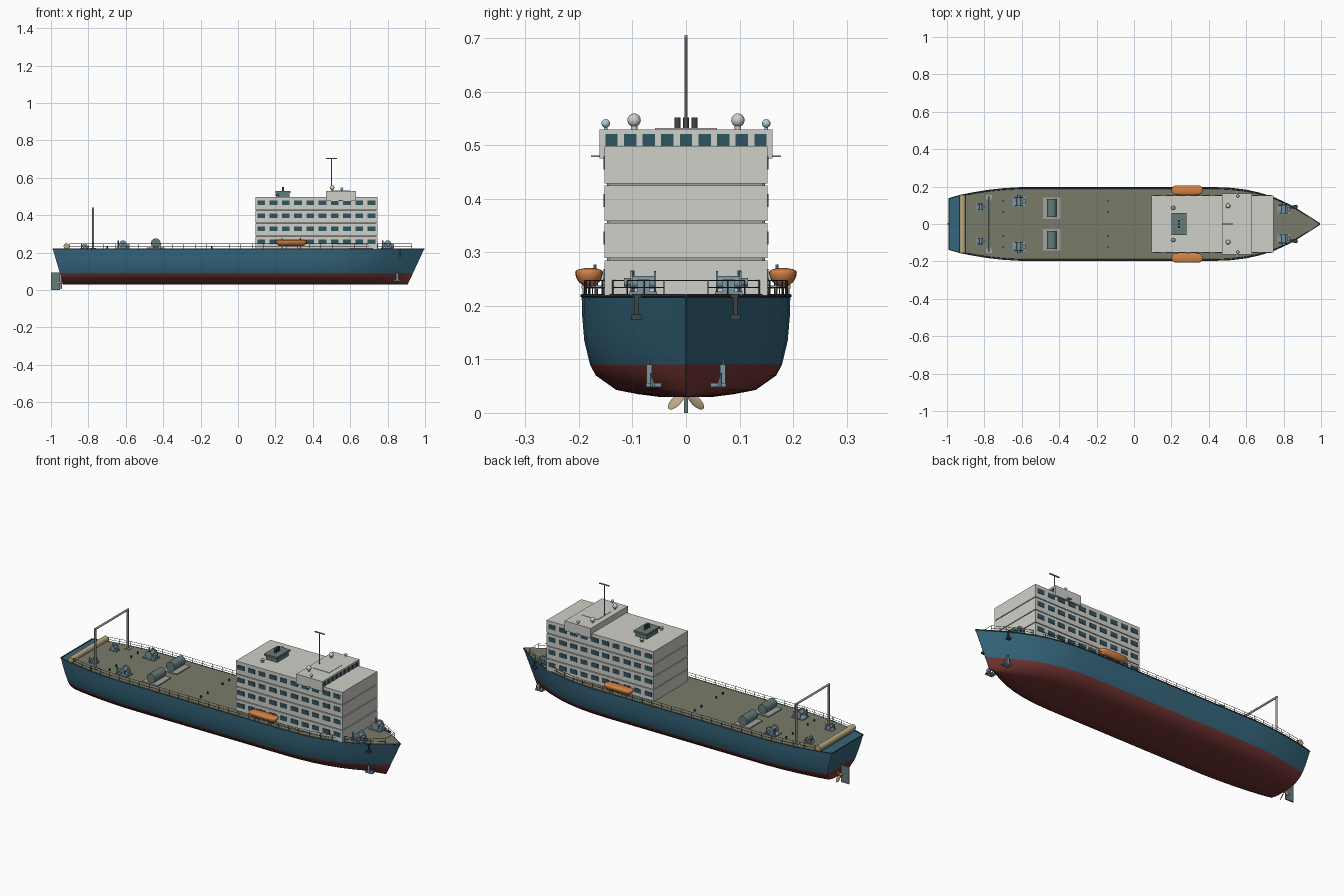
import bpy, bmesh, math
from mathutils import Vector, Matrix

if "Cube" in bpy.data.objects:
    bpy.data.objects.remove(bpy.data.objects["Cube"])

def mat(name, r, g, b):
    m = bpy.data.materials.new(name)
    m.diffuse_color = (r, g, b, 1)
    m.use_nodes = True
    m.node_tree.nodes["Principled BSDF"].inputs["Base Color"].default_value = m.diffuse_color
    return m

BLUE = mat("hull_blue", .035, .13, .2)
RED = mat("bottom_red", .17, .035, .032)
DECK = mat("deck_olive", .19, .2, .14)
WHITE = mat("house_white", .62, .63, .58)
GLASS = mat("glass", .03, .09, .12)
ORANGE = mat("orange", .65, .22, .06)
STEEL = mat("blue_steel", .2, .3, .36)
GREEN = mat("grey_green", .13, .2, .19)
BEIGE = mat("beige", .5, .4, .22)
GREY = mat("grey", .35, .36, .35)
DARK = mat("dark", .05, .06, .06)
LAMP = mat("lamp_blue", .4, .62, .68)

def box(bm, x0, x1, y0, y1, z0, z1):
    m = Matrix.Translation(((x0+x1)/2, (y0+y1)/2, (z0+z1)/2)) @ Matrix.Diagonal((x1-x0, abs(y1-y0), z1-z0, 1))
    bmesh.ops.create_cube(bm, size=1, matrix=m)

def cyl(bm, a, b, r, n=16, r2=None):
    a, b = Vector(a), Vector(b)
    m = Matrix.Translation((a+b)/2) @ (b-a).to_track_quat('Z', 'Y').to_matrix().to_4x4()
    bmesh.ops.create_cone(bm, cap_ends=True, segments=n, radius1=r, radius2=r if r2 is None else r2,
                          depth=(b-a).length, matrix=m)

def ball(bm, c, r, scale=(1, 1, 1), rot=Matrix()):
    return bmesh.ops.create_uvsphere(bm, u_segments=20, v_segments=12, radius=r,
        matrix=Matrix.Translation(c) @ rot @ Matrix.Diagonal((*scale, 1)))["verts"]

def finish(name, bm, *mats):
    me = bpy.data.meshes.new(name)
    bmesh.ops.recalc_face_normals(bm, faces=bm.faces)
    bm.to_mesh(me)
    bm.free()
    o = bpy.data.objects.new(name, me)
    bpy.context.collection.objects.link(o)
    for m in mats:
        me.materials.append(m)
    bpy.ops.object.select_all(action='DESELECT')
    o.select_set(True)
    bpy.context.view_layer.objects.active = o
    bpy.ops.object.shade_smooth_by_angle(angle=math.radians(32))
    return o

# Hull: half-breadth plan swept with one cross-section, ends raked
PLAN = [(-.99, .136), (-.93, .153), (-.86, .167), (-.78, .18), (-.7, .189), (-.6, .195), (.42, .195), (.52, .191),
        (.6, .181), (.68, .163), (.75, .14), (.82, .108), (.88, .074), (.94, .036), (.995, .001)]
SECT = [(1, .218), (.995, .18), (.975, .135), (.92, .09), (.865, .07), (.67, .043), (.46, .035), (.26, .03), (0, .03)]

def breadth(x):
    for (xa, ya), (xb, yb) in zip(PLAN, PLAN[1:]):
        if x <= xb:
            return ya + (yb-ya)*(x-xa)/(xb-xa)
    return 0

bm = bmesh.new()
section = [(f, z) for f, z in SECT] + [(-f, z) for f, z in SECT[-2::-1]]
rows = []
for x, w in PLAN:
    rake = .088 if x > 0 else .056
    rows.append([bm.verts.new((x*(1 - rake*(.218-z)/.188), f*w, z)) for f, z in section])
for a, b in zip(rows, rows[1:]):
    for i in range(len(section)-1):
        f = bm.faces.new((a[i], a[i+1], b[i+1], b[i]))
        f.material_index = int(section[i][1] + section[i+1][1] < .175)
    bm.faces.new((a[0], b[0], b[-1], a[-1]))
for r in (rows[0], rows[-1]):
    n = len(r)
    bm.faces.new(r[:4] + r[-4:])
    bm.faces.new(r[3:n-3]).material_index = 1
finish("hull", bm, BLUE, RED)

# Deck plate inset from the hull edge
bm = bmesh.new()
pts = [(x, w*.975) for x, w in PLAN if -.95 < x < .99] + [(.985, .002)]
loop = [bm.verts.new((x, y, .215)) for x, y in pts] + [bm.verts.new((x, -y, .215)) for x, y in reversed(pts)]
f = bm.faces.new(loop)
ext = bmesh.ops.extrude_face_region(bm, geom=[f])
bmesh.ops.translate(bm, vec=(0, 0, .006), verts=[v for v in ext["geom"] if isinstance(v, bmesh.types.BMVert)])
finish("deck", bm, DECK)

# Gunwale and guard rails
gun, rail = bmesh.new(), bmesh.new()
for s in (1, -1):
    for (xa, ya), (xb, yb) in zip(PLAN, PLAN[1:]):
        cyl(gun, (xa, s*ya, .219), (xb, s*yb, .219), .003, 6)
    xs = [-.9 + i*.061 for i in range(31)]
    for i, x in enumerate(xs):
        y = s*breadth(x)*.97
        cyl(rail, (x, y, .218), (x, y, .247), .0013, 6)
        if i:
            for z in (.247, .234):
                cyl(rail, (xs[i-1], s*breadth(xs[i-1])*.97, z), (x, y, z), .001, 5)
cyl(gun, (-.99, -.136, .219), (-.99, .136, .219), .003, 6)
cyl(rail, (.93, -.04, .247), (.93, .04, .247), .001, 5)
finish("gunwale", gun, DARK)
finish("guard_rails", rail, DARK)

# Accommodation tiers, recessed joints and side windows
house, joint, win = bmesh.new(), bmesh.new(), bmesh.new()
box(joint, .1, .735, -.143, .143, .215, .49)
for t in range(4):
    z = .219 + t*.07
    box(house, .093, .747, -.152, .152, z, z + (.066 if t < 3 else .069))
    for i in range(10):
        x = .124 + i*.0655
        for s in (1, -1):
            box(win, x-.021, x+.021, s*.15, s*.1545, z+.026, z+.05)
finish("deckhouse", house, WHITE)
finish("tier_joints", joint, GREY)

# Bridge with front and side windows, wing bars
bm = bmesh.new()
box(bm, .47, .63, -.162, .162, .475, .53)
box(bm, .5, .6, -.058, .058, .53, .532)
finish("bridge", bm, WHITE)
for i in range(9):
    y = (i-4)*.0348
    box(win, .625, .632, y-.0115, y+.0115, .499, .521)
finish("windows", win, GLASS)
bm = bmesh.new()
for s in (1, -1):
    box(bm, .54, .56, s*.16, s*.178, .478, .481)
cyl(bm, (.5, 0, .53), (.5, 0, .706), .003, 10)
box(bm, .47, .53, -.003, .003, .701, .706)
finish("mast_and_wing_bars", bm, GREY)

# Radomes, lamps, roof vents
dome, lamp, vent = bmesh.new(), bmesh.new(), bmesh.new()
for s in (1, -1):
    ball(dome, (.503, s*.097, .547), .0125)
    cyl(dome, (.503, s*.097, .53), (.503, s*.097, .54), .006)
    ball(lamp, (.555, s*.15, .541), .008)
    cyl(lamp, (.555, s*.15, .53), (.555, s*.15, .538), .003)
    cyl(vent, (.21, s*.086, .495), (.21, s*.086, .51), .008)
    ball(vent, (.21, s*.086, .51), .011, (1, 1, .6))
finish("radomes", dome, WHITE)
finish("signal_lamps", lamp, LAMP)
finish("roof_vents", vent, GREY)

# Funnel casing and exhausts
bm = bmesh.new()
box(bm, .205, .275, -.05, .05, .495, .522)
box(bm, .2, .28, -.058, .058, .52, .53)
finish("funnel_casing", bm, GREEN)
bm = bmesh.new()
for y in (-.016, 0, .016):
    cyl(bm, (.24, y, .525), (.24, y, .552), .0058, 12)
finish("exhaust_pipes", bm, DARK)

# Lifeboats on davits
boat, dav = bmesh.new(), bmesh.new()
for s in (1, -1):
    for v in ball(boat, (0, 0, 0), .026):
        v.co.x += math.copysign(.058, v.co.x) if abs(v.co.x) > 1e-4 else 0
        v.co.z *= 1.05 if v.co.z < 0 else .3
        v.co += Vector((.285, s*.181, .263))
    for x in (.235, .335):
        for y in (.168, .19):
            cyl(dav, (x, s*y, .215), (x, s*y, .245), .003, 8)
        cyl(dav, (x, s*.17, .24), (x, s*.17, .277), .003, 8)
        box(dav, x-.003, x+.003, s*.15, s*.195, .232, .238)
finish("lifeboats", boat, ORANGE)
finish("davits", dav, GREY)

# Winches: bow pair, midship pair, stern pair
bm = bmesh.new()
for x, y, k in ((.8, .08, 1), (-.615, .12, 1), (-.82, .09, .65)):
    for s in (1, -1):
        c = s*y
        box(bm, x-.035*k, x+.035*k, c-.026*k, c+.026*k, .219, .219+.008*k)
        cyl(bm, (x, c-.022*k, .219+.025*k), (x, c+.022*k, .219+.025*k), .012*k)
        for d in (-.022, .022):
            cyl(bm, (x, c+(d-.002)*k, .219+.025*k), (x, c+(d+.002)*k, .219+.025*k), .021*k)
        box(bm, x+.018*k, x+.034*k, c-.012*k, c+.012*k, .219, .219+.03*k)
        cyl(bm, (x-.026*k, c+s*.02*k, .219), (x-.026*k, c+s*.02*k, .219+.047*k), .004*k, 10)
        cyl(bm, (x, c+s*.022*k, .219+.025*k), (x, c+s*.036*k, .219+.025*k), .008*k, 12)
finish("winches", bm, STEEL)

# Storage drums on cradles
cr, dr = bmesh.new(), bmesh.new()
for s in (1, -1):
    box(cr, -.487, -.393, s*.027, s*.143, .218, .227)
    cyl(dr, (-.44, s*.037, .25), (-.44, s*.133, .25), .026, 24)
finish("drum_cradles", cr, GREY)
finish("storage_drums", dr, GREEN)

# Deck bollards
bm = bmesh.new()
for x in (-.14, -.7):
    for y in (-.123, -.065, .065, .123):
        cyl(bm, (x, y, .218), (x, y, .232), .0045, 10)
finish("bollards", bm, DARK)

# Stern gantry and roller
bm = bmesh.new()
for s in (1, -1):
    cyl(bm, (-.775, s*.142, .218), (-.775, s*.142, .44), .0055, 12)
    box(bm, -.79, -.76, s*.13, s*.154, .218, .224)
cyl(bm, (-.775, -.147, .437), (-.775, .147, .437), .0055, 12)
finish("stern_gantry", bm, GREY)
bm = bmesh.new()
cyl(bm, (-.917, -.156, .234), (-.917, .156, .234), .0155, 24)
finish("stern_roller", bm, BEIGE)

# Propeller and rudder
bm = bmesh.new()
cyl(bm, (-.925, 0, .04), (-.96, 0, .04), .009, 16, .005)
for k in range(4):
    a = math.pi/4 + k*math.pi/2
    rot = Matrix.Rotation(a, 4, 'X') @ Matrix.Rotation(.5, 4, 'Z')
    ball(bm, (-.945, -.026*math.sin(a), .04+.026*math.cos(a)), .02, (.12, .5, 1), rot)
finish("propeller", bm, BEIGE)
bm = bmesh.new()
box(bm, -1, -.951, -.0035, .0035, 0, .094)
finish("rudder", bm, GREEN)

# Bow anchors and hanging fairleads
anc, fair = bmesh.new(), bmesh.new()
for s in (1, -1):
    box(anc, .845, .857, s*.064, s*.074, .05, .09)
    cyl(anc, (.851, s*.07, .088), (.851, s*.07, .1), .003, 8)
    box(anc, .83, .872, s*.046, s*.075, .048, .056)
    for x in (.832, .87):
        cyl(anc, (x, s*.062, .05), (x, s*.066, .075), .005, 8, .001)
    box(fair, .862, .868, s*.089, s*.096, .18, .217)
    box(fair, .855, .875, s*.083, s*.102, .174, .184)
    box(fair, .83, .868, s*.08, s*.098, .216, .222)
finish("anchors", anc, STEEL)
finish("bow_fairleads", fair, DARK)
